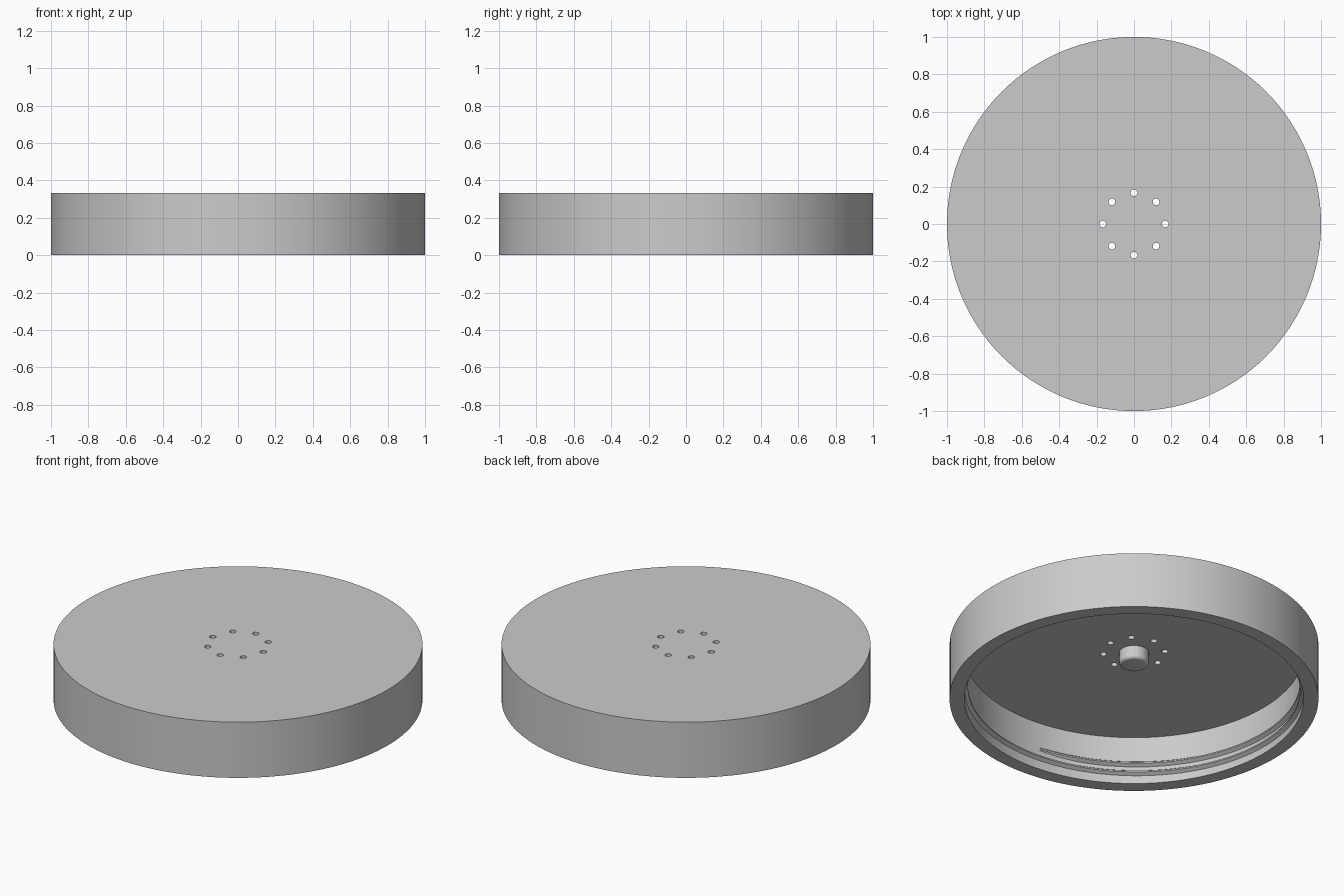
import bpy
import bmesh
from math import cos, sin, pi, radians
from mathutils import Vector, Matrix

cube = bpy.data.objects.get("Cube")
if cube:
    bpy.data.objects.remove(cube, do_unlink=True)

HEIGHT, CEILING = 0.333, 0.287
WALL = 0.92            # inner wall radius
SEGMENTS = 128

grey = bpy.data.materials.new("plain grey")
grey.use_nodes = True
colour = (0.6, 0.6, 0.6, 1)
grey.diffuse_color = colour
grey.node_tree.nodes["Principled BSDF"].inputs["Base Color"].default_value = colour


def make_object(name, bm):
    bmesh.ops.recalc_face_normals(bm, faces=bm.faces)
    mesh = bpy.data.meshes.new(name)
    bm.to_mesh(mesh)
    bm.free()
    mesh.materials.append(grey)
    obj = bpy.data.objects.new(name, mesh)
    bpy.context.collection.objects.link(obj)
    return obj


def activate(obj):
    bpy.ops.object.select_all(action='DESELECT')
    obj.select_set(True)
    bpy.context.view_layer.objects.active = obj


# Lid shell with its central boss, turned from one profile
profile = [(0, HEIGHT), (1, HEIGHT), (1, 0), (WALL, 0), (WALL, CEILING), (0.08, CEILING)]
boss_end, fillet = 0.21, 0.018
for i in range(5):
    a = i * pi / 8
    profile.append((0.08 - fillet + fillet * cos(a), boss_end + fillet - fillet * sin(a)))
profile.append((0, boss_end))

bm = bmesh.new()
verts = [bm.verts.new((r, 0, z)) for r, z in profile]
edges = [bm.edges.new(pair) for pair in zip(verts, verts[1:])]
bmesh.ops.spin(bm, geom=verts + edges, cent=(0, 0, 0), axis=(0, 0, 1),
               angle=2 * pi, steps=SEGMENTS, use_duplicate=False)
bmesh.ops.remove_doubles(bm, verts=bm.verts, dist=0.0001)
lid = make_object("lid_shell", bm)

# Ring of eight through holes
bm = bmesh.new()
for i in range(8):
    a = i * pi / 4
    bmesh.ops.create_cone(bm, cap_ends=True, segments=24, radius1=0.018, radius2=0.018, depth=0.2,
                          matrix=Matrix.Translation((0.167 * cos(a), 0.167 * sin(a), 0.31)))
cutter = make_object("hole_cutter", bm)
cutter.hide_render = True
cut = lid.modifiers.new("holes", 'BOOLEAN')
cut.operation = 'DIFFERENCE'
cut.solver = 'EXACT'
cut.object = cutter
activate(lid)
bpy.ops.object.modifier_apply(modifier=cut.name)
bpy.data.objects.remove(cutter, do_unlink=True)

# Screw thread: a ridge swept along a helix, fading out at both ends
TURNS, PITCH, START = 1.75, 0.055, 0.03
steps = int(TURNS * SEGMENTS)
bm = bmesh.new()
rings = []
for i in range(steps + 1):
    a = 2 * pi * i / SEGMENTS
    z = START + PITCH * i / SEGMENTS
    fade = min(1, i / 8, (steps - i) / 8)
    crest = WALL + 0.003 - 0.023 * fade
    section = [(WALL + 0.01, -0.023), (crest, -0.004), (crest, 0.004), (WALL + 0.01, 0.023)]
    rings.append([bm.verts.new((r * cos(a), r * sin(a), z + dz)) for r, dz in section])
for a, b in zip(rings, rings[1:]):
    for k in range(4):
        n = (k + 1) % 4
        bm.faces.new((a[k], a[n], b[n], b[k]))
bm.faces.new(rings[0])
bm.faces.new(rings[-1])
thread = make_object("screw_thread", bm)

for obj in (lid, thread):
    activate(obj)
    bpy.ops.object.shade_smooth_by_angle(angle=radians(30))
